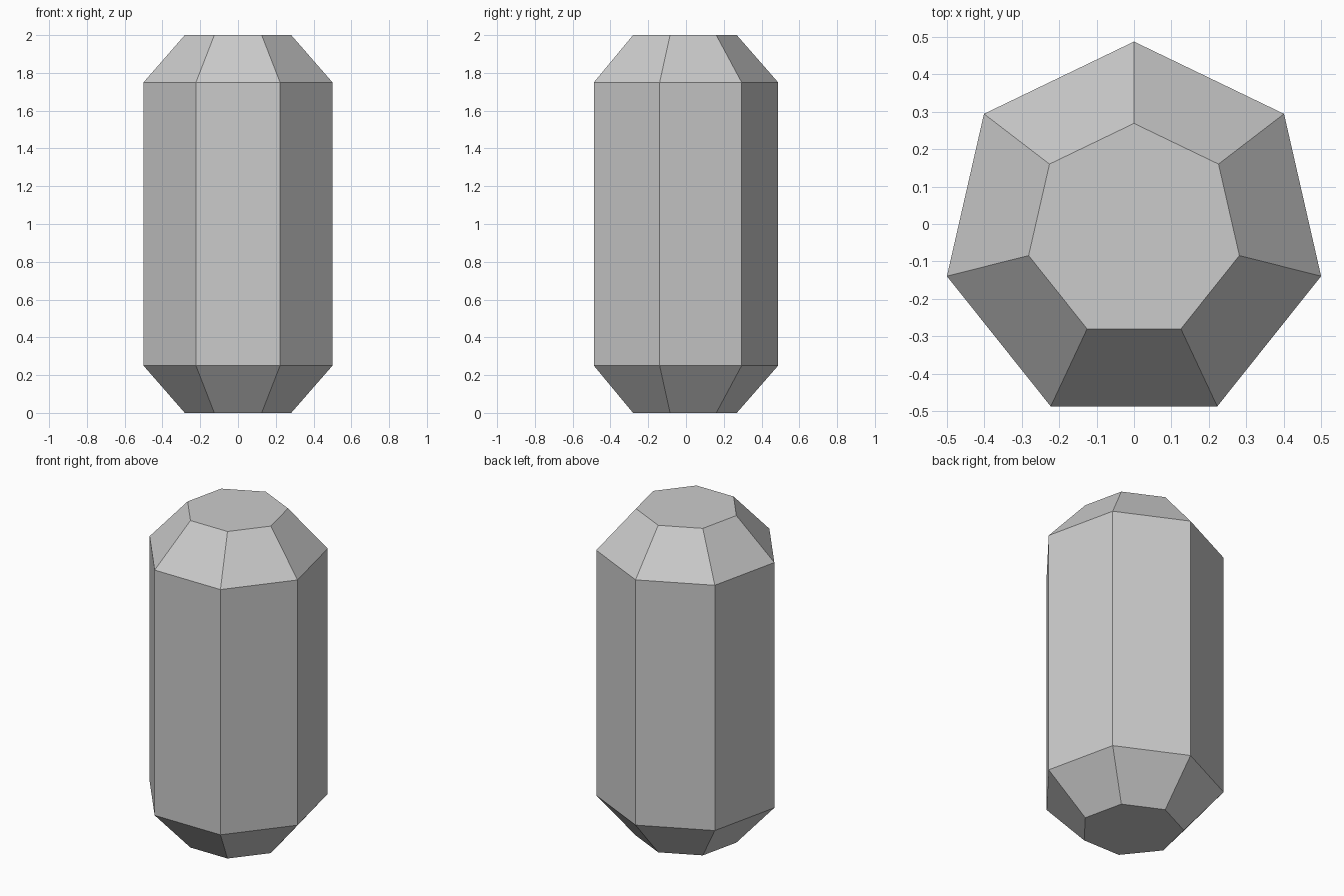
import bpy, bmesh
from math import sin, cos, tau

if "Cube" in bpy.data.objects:
    bpy.data.objects.remove(bpy.data.objects["Cube"])

SIDES = 7
# rings from bottom to top: height, radius, y offset of the centre
RINGS = [(0.0, 0.289, -0.02), (0.25, 0.513, -0.0254),
         (1.75, 0.513, -0.0254), (2.0, 0.289, -0.02)]

# seven-sided pillar with tapered ends
bm = bmesh.new()
rings = [[bm.verts.new((-r * sin(tau * i / SIDES), r * cos(tau * i / SIDES) + y, z))
          for i in range(SIDES)] for z, r, y in RINGS]

# side bands
for low, high in zip(rings, rings[1:]):
    for i in range(SIDES):
        j = (i + 1) % SIDES
        bm.faces.new((low[i], low[j], high[j], high[i]))

# flat end caps
bm.faces.new(rings[0][::-1])
bm.faces.new(rings[-1])
bmesh.ops.recalc_face_normals(bm, faces=bm.faces)

mesh = bpy.data.meshes.new("faceted_pillar")
bm.to_mesh(mesh)
bm.free()
bpy.context.collection.objects.link(bpy.data.objects.new("faceted_pillar", mesh))
